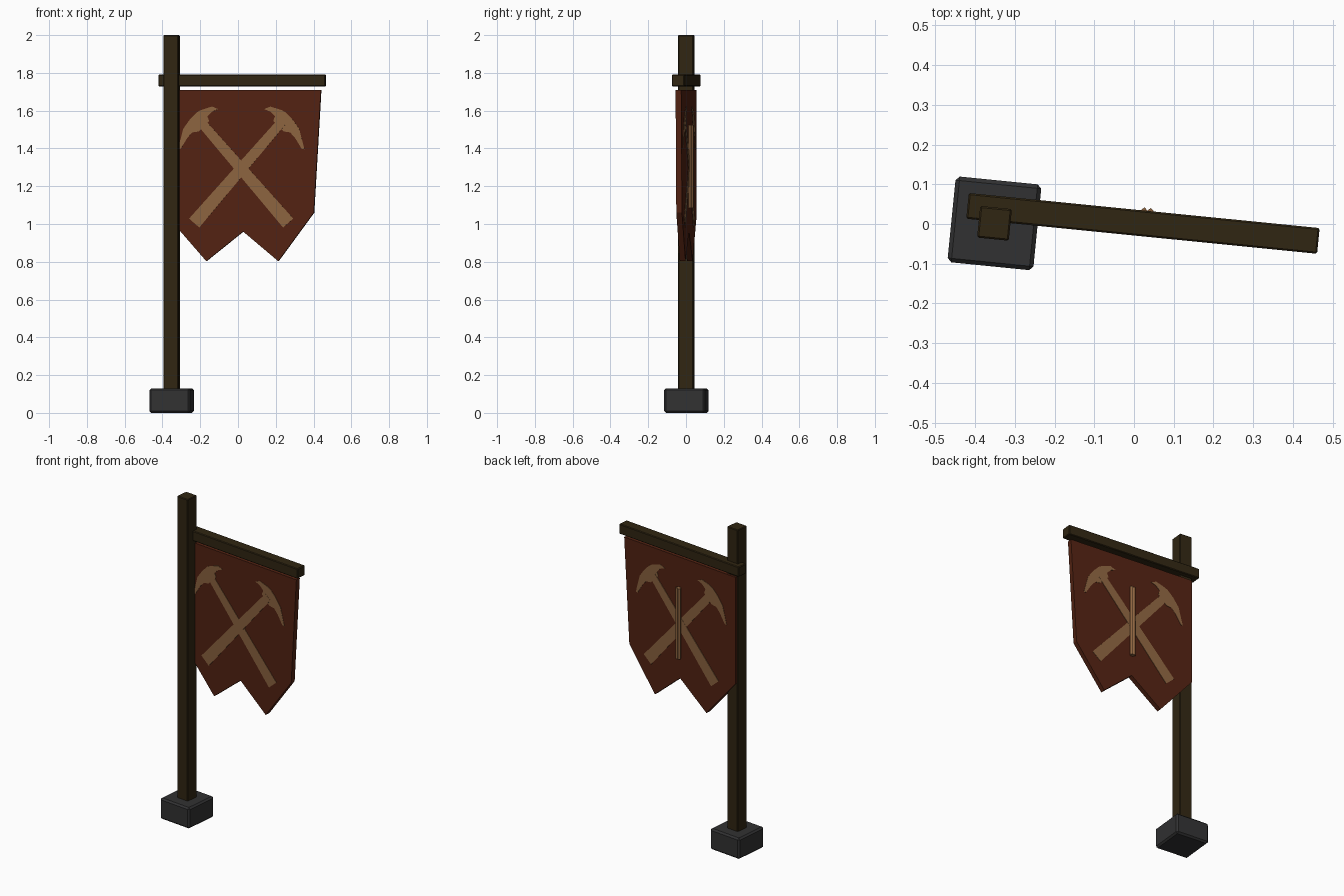
import bpy, bmesh, math
from mathutils import Matrix, Vector

old = bpy.data.objects.get("Cube")
if old:
    bpy.data.objects.remove(old, do_unlink=True)

# The whole sign is turned slightly about the vertical axis
TURN = Matrix.Translation((0.0225, 0.0015, 0)) @ Matrix.Rotation(math.radians(-5.7), 4, 'Z')


def material(name, rgb):
    mat = bpy.data.materials.new(name)
    mat.use_nodes = True
    color = (*rgb, 1)
    mat.diffuse_color = color
    bsdf = mat.node_tree.nodes["Principled BSDF"]
    bsdf.inputs["Base Color"].default_value = color
    bsdf.inputs["Roughness"].default_value = 0.9
    return mat


wood = material("dark wood", (0.030, 0.019, 0.006))
cloth = material("rust red cloth", (0.085, 0.016, 0.006))
tan = material("tan paint", (0.26, 0.125, 0.05))
stone = material("dark stone", (0.031, 0.031, 0.032))


def finish(name, bm, mat, bevel=0):
    bmesh.ops.recalc_face_normals(bm, faces=bm.faces)
    mesh = bpy.data.meshes.new(name)
    bm.to_mesh(mesh)
    bm.free()
    mesh.materials.append(mat)
    obj = bpy.data.objects.new(name, mesh)
    bpy.context.collection.objects.link(obj)
    obj.matrix_world = TURN
    if bevel:
        mod = obj.modifiers.new("Bevel", 'BEVEL')
        mod.width = bevel
        mod.segments = 1
    return obj


def box(name, center, size, mat, bevel):
    bm = bmesh.new()
    place = Matrix.Translation(center) @ Matrix.Diagonal((*size, 1))
    bmesh.ops.create_cube(bm, size=1, matrix=place)
    return finish(name, bm, mat, bevel)


def slab(name, outline, y0, y1, mat, bevel=0):
    """Extrude an x-z outline from y0 to y1."""
    bm = bmesh.new()
    face = bm.faces.new([bm.verts.new((x, y0, z)) for x, z in outline])
    ext = bmesh.ops.extrude_face_region(bm, geom=[face])
    moved = [v for v in ext["geom"] if isinstance(v, bmesh.types.BMVert)]
    bmesh.ops.translate(bm, verts=moved, vec=(0, y1 - y0, 0))
    return finish(name, bm, mat, bevel)


# Stand and frame
POST = (-0.372, -0.037)
box("base_block", (*POST, 0.065), (0.217, 0.217, 0.13), stone, 0.01)
box("post", (*POST, 1.05), (0.08, 0.08, 1.9), wood, 0.004)
box("crossbar", (0, 0, 1.76), (0.888, 0.065, 0.062), wood, 0.004)

# Banner with a swallow-tailed hem
HALF = 0.015
hem = [(-0.405, 1.71), (0.42, 1.71), (0.382, 1.06), (0.193, 0.803),
       (0.006, 0.96), (-0.19, 0.803), (-0.405, 1.05)]
slab("banner", hem, -HALF, HALF, cloth)

# Crossed pickaxes painted on both sides
head = [(0.122, 1.608), (0.155, 1.622), (0.215, 1.603), (0.235, 1.592),
        (0.272, 1.555), (0.308, 1.505), (0.337, 1.395), (0.322, 1.398),
        (0.287, 1.455), (0.26, 1.485), (0.225, 1.49), (0.17, 1.545),
        (0.18, 1.57), (0.155, 1.595)]
top, foot = Vector((0.215, 1.54)), Vector((-0.25, 1.005))
side = (top - foot).orthogonal().normalized()
handle = [top + side * 0.024, top - side * 0.024,
          foot - side * 0.036, foot + side * 0.036]

for face, y in (("front", -1), ("back", 1)):
    for hand, flip in (("left", 1), ("right", -1)):
        for part, shape in (("head", head), ("handle", handle)):
            outline = [(flip * x - 0.004, z) for x, z in shape]
            depth = HALF + (0.002 if part == "head" else 0.0025 + 0.0005 * flip)
            slab(f"{face}_{hand}_pick_{part}", outline,
                 y * (HALF - 0.002), y * depth, tan)

# Ridged batten up the middle of the back
for label, x in (("left", 0.016), ("right", 0.0)):
    bm = bmesh.new()
    bmesh.ops.create_cone(bm, cap_ends=True, segments=4, radius1=0.011, radius2=0.011,
                          depth=0.44, matrix=Matrix.Translation((x, 0.03, 1.305)))
    finish(f"batten_{label}_ridge", bm, tan)
box("batten_core", (0.008, 0.022, 1.305), (0.022, 0.016, 0.44), tan, 0)
